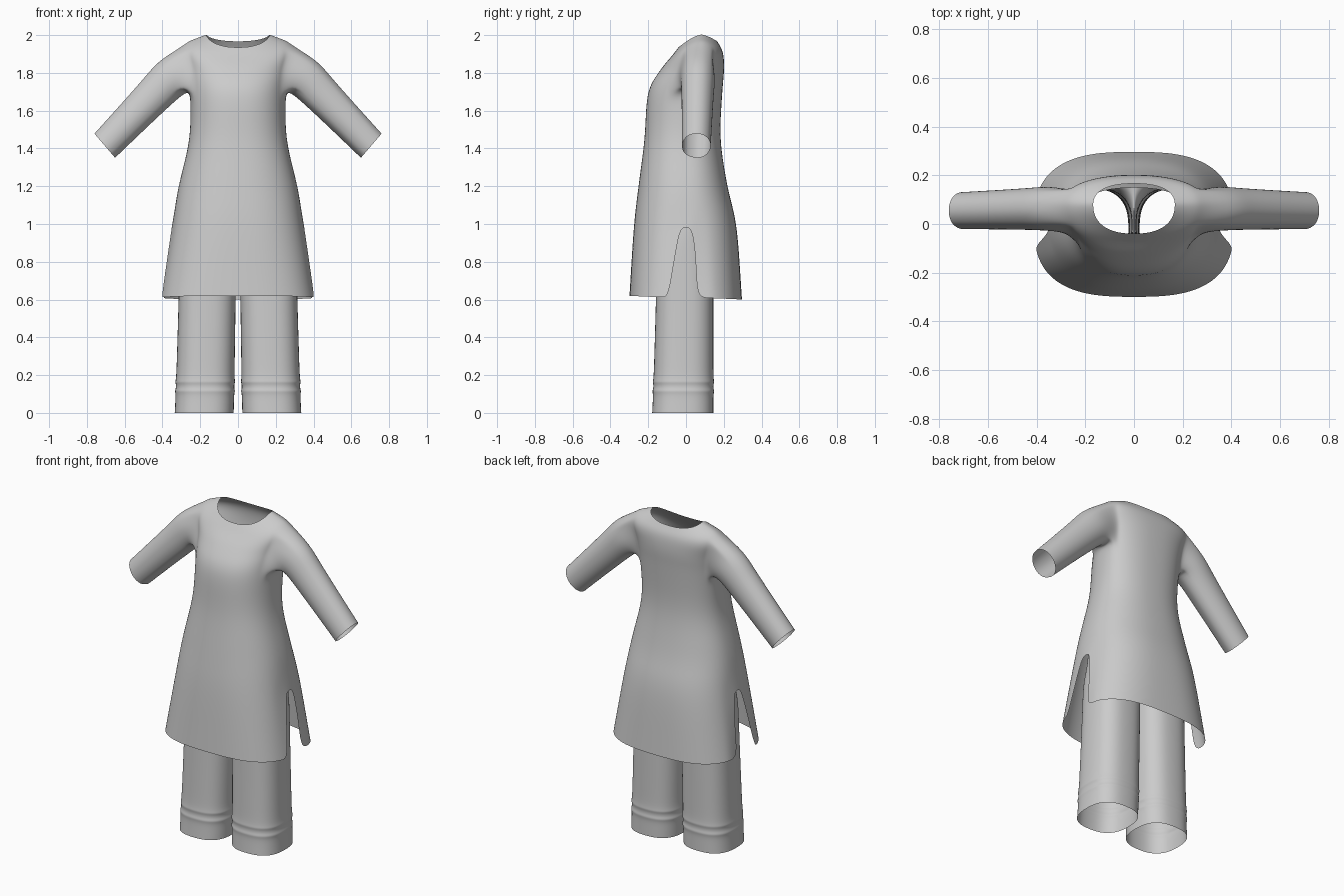
import bpy, bmesh
from math import sin, cos, pi, atan2, copysign
from mathutils import Vector

if "Cube" in bpy.data.objects:
    bpy.data.objects.remove(bpy.data.objects["Cube"])


def spow(v, e):
    return copysign(abs(v) ** e, v) if abs(v) > 1e-9 else 0.0


def mix(a, b, t):
    return [p + (q - p) * t for p, q in zip(a, b)]


def spline(keys, steps):
    """Catmull-Rom samples through rows of numbers."""
    last, out = len(keys) - 1, []
    for i in range(last):
        p, q = keys[i], keys[i + 1]
        a = keys[i - 1] if i else mix(q, p, 2)
        b = keys[i + 2] if i + 2 <= last else mix(p, q, 2)
        for s in range(steps):
            t = s / steps
            out.append([(2 * p1 + (p2 - p0) * t + (2 * p0 - 5 * p1 + 4 * p2 - p3) * t * t
                         + (3 * p1 - p0 - 3 * p2 + p3) * t ** 3) / 2
                        for p0, p1, p2, p3 in zip(a, p, q, b)])
    return out + [list(keys[-1])]


def skin(bm, a, b, skip=()):
    """Quads between two closed rings, leaving out some columns."""
    n = len(a)
    for k in range(n):
        if k not in skip:
            j = (k + 1) % n
            bm.faces.new((a[k], a[j], b[j], b[k]))


def finish(bm, name, mirror=False):
    loose = [v for v in bm.verts if not v.link_faces]
    bmesh.ops.delete(bm, geom=loose, context='VERTS')
    bmesh.ops.recalc_face_normals(bm, faces=bm.faces[:])
    me = bpy.data.meshes.new(name)
    bm.to_mesh(me)
    bm.free()
    for p in me.polygons:
        p.use_smooth = True
    ob = bpy.data.objects.new(name, me)
    bpy.context.collection.objects.link(ob)
    if mirror:
        m = ob.modifiers.new("mirror", 'MIRROR')
        m.use_clip = True
        m.merge_threshold = 0.002
    s = ob.modifiers.new("smooth", 'SUBSURF')
    s.levels = s.render_levels = 2


# Tunic body from hem to neckline: side z, half width, front y, back y, front z, back z
BODY = [(.61, .41, -.30, .297, .62, .60),
        (.98, .351, -.277, .269, .98, .98),
        (1.2, .315, -.252, .22, 1.2, 1.2),
        (1.45, .258, -.22, .183, 1.45, 1.45),
        (1.69, .254, -.203, .192, 1.69, 1.69),
        (1.82, .268, -.14, .202, 1.81, 1.82),
        (1.945, .292, -.075, .195, 1.89, 1.91),
        (2.004, .168, -.04, .166, 1.935, 1.967)]
N, STEPS = 40, 3
SLIT_TOP, ARM_LO, ARM_HI, ARM_K = STEPS, 4 * STEPS, 6 * STEPS, 3

bm = bmesh.new()
rings = []
for i, (zs, hw, yf, yb, zf, zb) in enumerate(spline(BODY, STEPS)):
    cy = .08 * min(1, max(0, (zs - 1.4) / .5))
    n = 2.35 + .45 * max(0, (1.2 - zs) / .6)
    ring = []
    for k in range(N):
        c, s = cos(2 * pi * k / N), sin(2 * pi * k / N)
        d = (yb - cy) if s > 0 else (cy - yf)
        x, y = hw * spow(c, 2 / n), cy + d * spow(s, 2 / n)
        if i <= SLIT_TOP and k in (1, N - 1, N // 2 - 1, N // 2 + 1):
            t = 1 - i / SLIT_TOP     # slit edges widen towards the hem
            y = .03 + .03 * t ** .5 if s > 0 else -.03 - .065 * t
            x = copysign(hw * (1 - abs(y / d) ** n) ** (1 / n), c)
            if s > 0:
                x *= 1 - .04 * t
        z = zs + ((zb if s > 0 else zf) - zs) * abs(s) ** 1.2
        ring.append(bm.verts.new((x, y, z)))
    rings.append(ring)


def columns(half):
    """Face columns within +-half steps of both sides."""
    ks = range(-half, half)
    return {k % N for k in ks} | {N // 2 + k for k in ks}


for i in range(len(rings) - 1):
    skip = ()
    if i < SLIT_TOP:
        skip = columns(1)            # side slits
    elif ARM_LO <= i < ARM_HI:
        skip = columns(ARM_K)        # armholes
    skin(bm, rings[i], rings[i + 1], skip)

# Sleeves grow from the armholes: centre x, y, z, radius, radius in y
SHOULDER = (.345, .064, 1.785, .112, .093)
WRIST = (.705, .055, 1.414, .086, .077)
UX, UZ = .65, .76
for side in (1, -1):
    def vert(level, k):
        return rings[level][k % N if side > 0 else (N // 2 - k) % N]
    loop = [vert(ARM_LO, k) for k in range(-ARM_K, ARM_K)]
    loop += [vert(l, ARM_K) for l in range(ARM_LO, ARM_HI)]
    loop += [vert(ARM_HI, k) for k in range(ARM_K, -ARM_K, -1)]
    loop += [vert(l, -ARM_K) for l in range(ARM_HI, ARM_LO, -1)]
    mid = sum((v.co for v in loop), Vector()) / len(loop)
    angles = []
    for v in loop:
        d = v.co - mid
        angles.append(atan2(side * d.x * UX + d.z * UZ, d.y * 1.25))
    prev = loop
    for j in range(6):
        t = j / 5
        cx, cy, cz, _, _ = mix(SHOULDER, WRIST, t)
        _, _, _, r, ry = mix(SHOULDER, WRIST, t ** .7)
        ring = [bm.verts.new((side * (cx + UX * r * sin(a)), cy + ry * cos(a),
                              cz + UZ * r * sin(a))) for a in angles]
        skin(bm, prev, ring)
        prev = ring
finish(bm, "tunic")

# Trousers: inner x, outer x, front y, back y at ankle and crotch
ANKLE, CROTCH = (.022, .336, -.18, .146), (.008, .308, -.153, .146)
M = 28
bm = bmesh.new()
rows = []
for z in (0, .05, .10, .115, .13, .15, .165, .18, .3, .45, .6, .75, .88):
    xi, xo, yf, yb = mix(ANKLE, CROTCH, (z / .88) ** .8)
    puff = .005 if z in (.115, .165) else 0      # stitched bands above the cuff
    cx, hw, cy, d = (xi + xo) / 2, (xo - xi) / 2 + puff, (yf + yb) / 2, (yb - yf) / 2 + puff
    rows.append([bm.verts.new((cx + hw * spow(cos(2 * pi * k / M), .78),
                               cy + d * spow(sin(2 * pi * k / M), .78), z))
                 for k in range(M)])
# Seat and waist, where the inner half of each ring lies on the centre seam
leg_rows = len(rows)
for j in range(4):
    t = j / 3
    hw, yf, yb = mix((.306, -.162, .172), (.25, -.165, .15), t ** 1.5)
    cy, d = (yf + yb) / 2, (yb - yf) / 2
    row = []
    for k in range(M):
        c, s = cos(2 * pi * k / M), sin(2 * pi * k / M)
        x = hw * spow(c, .8) if c > 1e-6 else 0
        row.append(bm.verts.new((x, cy + d * spow(s, .85), .96 + .29 * t)))
    rows.append(row)
inner = set(range(M // 4, 3 * M // 4))
for i in range(len(rows) - 1):
    skin(bm, rows[i], rows[i + 1], inner if i >= leg_rows else ())
finish(bm, "trousers", mirror=True)
